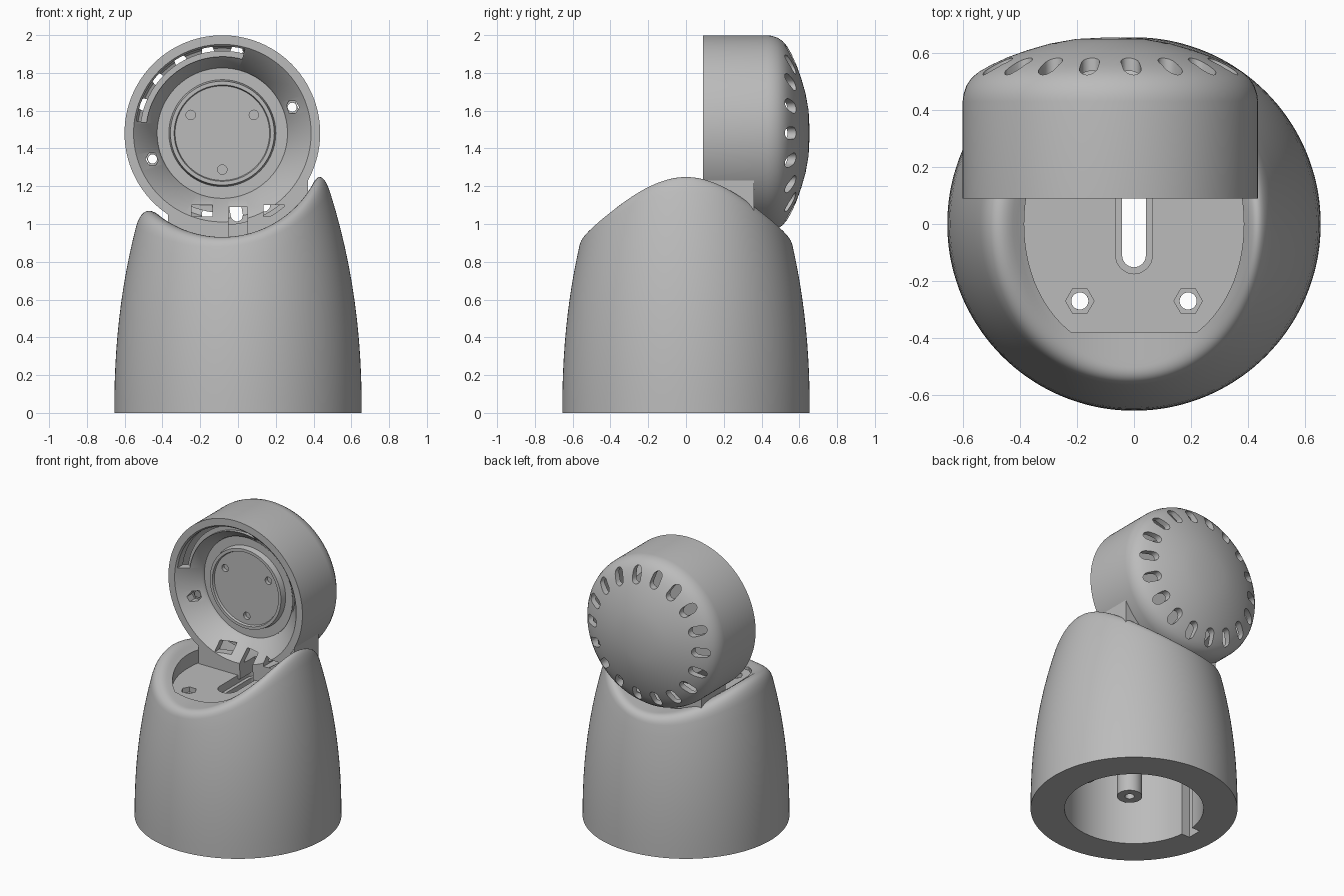
import bpy, bmesh
from math import sin, cos, pi, sqrt, radians
from mathutils import Vector

cube = bpy.data.objects.get("Cube")
if cube:
    bpy.data.objects.remove(cube, do_unlink=True)

grey = bpy.data.materials.new("plain grey")
grey.use_nodes = True
grey.diffuse_color = (0.5, 0.5, 0.5, 1)
grey.node_tree.nodes["Principled BSDF"].inputs["Base Color"].default_value = (0.5, 0.5, 0.5, 1)

HX, HZ, HR = -0.083, 1.481, 0.518   # head axis and radius
SADDLE = 0.55                       # radius of the saddle cut in the base
FLOOR, CEILING = 0.925, 0.78


def finish(name, bm):
    bmesh.ops.remove_doubles(bm, verts=bm.verts, dist=1e-5)
    bmesh.ops.recalc_face_normals(bm, faces=bm.faces)
    mesh = bpy.data.meshes.new(name)
    bm.to_mesh(mesh)
    bm.free()
    mesh.materials.append(grey)
    obj = bpy.data.objects.new(name, mesh)
    bpy.context.collection.objects.link(obj)
    return obj


def skin(name, columns, closed=False):
    """Surface through a closed ring of profile columns."""
    bm = bmesh.new()
    grid = [[bm.verts.new(p) for p in col] for col in columns]
    rows = len(grid[0])
    for i, col in enumerate(grid):
        nxt = grid[(i + 1) % len(grid)]
        for j in range(rows if closed else rows - 1):
            k = (j + 1) % rows
            bm.faces.new((col[j], nxt[j], nxt[k], col[k]))
    return finish(name, bm)


def angles(n):
    return [2 * pi * i / n for i in range(n)]


def prism(bm, outline, a, b, axis="y"):
    """Extrude a flat outline from a to b along y or z."""
    def at(p, d):
        return (p[0], d, p[1]) if axis == "y" else (p[0], p[1], d)
    low = [bm.verts.new(at(p, a)) for p in outline]
    high = [bm.verts.new(at(p, b)) for p in outline]
    bm.faces.new(low)
    bm.faces.new(high[::-1])
    for i in range(len(low)):
        j = (i + 1) % len(low)
        bm.faces.new((low[i], low[j], high[j], high[i]))


def disc(cx, cy, r, n=24):
    return [(cx + r * cos(t), cy + r * sin(t)) for t in angles(n)]


def box(x0, x1, y0, y1):
    return [(x0, y0), (x1, y0), (x1, y1), (x0, y1)]


def stadium(cx, cy, turn, half, r, n=8):
    pts = []
    for end in (1, -1):
        for i in range(n + 1):
            t = pi * i / n - pi / 2
            u, v = end * (half + r * cos(t)), end * r * sin(t)
            pts.append((cx + u * cos(turn) - v * sin(turn), cy + u * sin(turn) + v * cos(turn)))
    return pts


def cut(obj, cutter):
    cutter.hide_render = True
    mod = obj.modifiers.new("cut", "BOOLEAN")
    mod.operation, mod.solver, mod.object = "DIFFERENCE", "EXACT", cutter
    bpy.context.view_layer.objects.active = obj
    bpy.ops.object.modifier_apply(modifier=mod.name)
    bpy.data.objects.remove(cutter, do_unlink=True)


def cut_prisms(obj, shapes):
    bm = bmesh.new()
    for s in shapes:
        prism(bm, *s)
    cut(obj, finish("cutter", bm))


# Base: round tapered body with a saddle top, a flat floor and a hollow underside
def outer_r(z):
    return 0.655 - 0.119 * max(z, 0) ** 2.2


def saddle_z(x):
    return HZ - sqrt(max(SADDLE ** 2 - (x - HX) ** 2, 0))


def base_column(t):
    c, s = cos(t), sin(t)
    lo, hi = 0.5, 1.5
    for _ in range(30):
        mid = (lo + hi) / 2
        if mid < saddle_z(outer_r(mid) * c):
            lo = mid
        else:
            hi = mid
    corner = Vector((outer_r(lo), lo))
    inner = min(0.385 + 0.072 * s * s, 0.38 / max(abs(s), 0.01))
    fillet = 0.05 + 0.09 * abs(c) ** 2
    slope = (corner.y - saddle_z((corner.x - 0.03) * c)) / 0.03
    r2 = max(corner.x - fillet / sqrt(1 + slope ** 2), inner + 0.006)
    start = Vector((outer_r(lo - fillet), lo - fillet))
    end = Vector((r2, saddle_z(r2 * c)))
    prof = [(0, CEILING), (0.44, CEILING), (0.44, 0)]
    prof += [(outer_r(start.y * i / 12), start.y * i / 12) for i in range(12)]
    for i in range(11):
        k = i / 10
        prof.append(start * (1 - k) ** 2 + corner * 2 * k * (1 - k) + end * k * k)
    for i in range(1, 6):
        r = r2 + (inner - r2) * i / 5
        prof.append((r, max(saddle_z(r * c), FLOOR + 0.003)))
    prof += [(inner, FLOOR), (0, FLOOR)]
    return [(r * c, r * s, z) for r, z in prof]


base = skin("base_body", [base_column(t) for t in angles(144)])
sides = (-1, 1)
# Stepped cable slot and hexagonal nut pockets in the floor, cable groove below
cut_prisms(base, [(stadium(0, 0.04, pi / 2, 0.15, 0.065), 0.87, 1.0, "z")]
           + [(disc(s * 0.19, -0.27, 0.05, 6), 0.89, 1.0, "z") for s in sides])
cut_prisms(base, [(stadium(0, 0.04, pi / 2, 0.15, 0.042), 0.7, 1.0, "z"),
                  (box(-0.5, -0.38, -0.05, 0.05), -0.1, 0.5, "z")]
           + [(disc(s * 0.19, -0.27, 0.03), 0.7, 1.0, "z") for s in sides])

# Screw bosses hanging below the floor
bosses = []
for side, label in ((-1, "right"), (1, "left")):
    ring = [(0.03, 0.28), (0.08, 0.28), (0.08, 0.79), (0.03, 0.79)]
    bosses.append(skin(label + "_screw_boss", [
        [(side * 0.19 + r * cos(t), -0.27 + r * sin(t), z) for r, z in ring]
        for t in angles(32)], closed=True))


# Head: domed round housing facing the front
def head_lathe(name, prof):
    return skin(name, [[(HX + r * cos(t), y, HZ + r * sin(t)) for r, y in prof]
                       for t in angles(128)])


head = head_lathe("head_housing", [
    (0, 0.215), (0.25, 0.215), (0.255, 0.2), (0.275, 0.2), (0.283, 0.24), (0.345, 0.24),
    (0.35, 0.22), (0.47, 0.09), (HR, 0.09), (HR, 0.43), (0.515, 0.455), (0.505, 0.485),
    (0.487, 0.512), (0.46, 0.535), (0.42, 0.558), (0.36, 0.585), (0.29, 0.61), (0.21, 0.633),
    (0.12, 0.649), (0, 0.655)])
cut(head, head_lathe("cavity", [
    (0, 0.27), (0.365, 0.27), (0.375, 0.25), (0.478, 0.14), (0.485, 0.16), (0.485, 0.44),
    (0.45, 0.5), (0.36, 0.54), (0.2, 0.585), (0, 0.615)]))

# Ring of vents round the dome
shapes = []
for i in range(18):
    t = radians(20 * i)
    shapes.append((stadium(HX + 0.42 * cos(t), HZ + 0.42 * sin(t), t, 0.022, 0.032), 0.42, 0.8))

# Curved light slot, latch pockets, cable opening, nut pockets and dimples
arc = [radians(75 + 97 * i / 24) for i in range(25)]
band = [(HX + 0.46 * cos(t), HZ + 0.46 * sin(t)) for t in arc]
band += [(HX + 0.405 * cos(t), HZ + 0.405 * sin(t)) for t in reversed(arc)]
shapes.append((band, 0, 0.185))
shapes += [(box(s * 0.19 - 0.055, s * 0.19 + 0.055, 1.04, 1.1), 0.0, 0.2) for s in sides]
shapes.append((box(-0.05, 0.05, 0.9, 1.09), 0.0, 0.26))
shapes += [(disc(HX + s * 0.37, HZ + s * 0.137, 0.037, 6), 0.0, 0.2) for s in sides]
for a in (30, 150, 270):
    shapes.append((disc(HX + 0.193 * cos(radians(a)), HZ + 0.193 * sin(radians(a)), 0.025), 0.1, 0.24))
cut_prisms(head, shapes)
cut_prisms(head, [(disc(HX + s * 0.37, HZ + s * 0.137, 0.024), 0.0, 0.3) for s in sides])

# Neck: cradle joining the floor to the underside of the head
top = []
for i in range(33):
    x = 0.37 - 0.74 * i / 32
    top.append((x, HZ - sqrt(0.508 ** 2 - (x - HX) ** 2)))
bm = bmesh.new()
prism(bm, [(-0.37, 0.9), (0.37, 0.9)] + top, 0.093, 0.36)
neck = finish("neck", bm)
cut_prisms(neck, [(box(-0.05, 0.05, 0.8, 1.1), 0.0, 0.26)])

# Smooth shading with crisp edges
bpy.ops.object.select_all(action="DESELECT")
for obj in [base, head, neck] + bosses:
    obj.select_set(True)
bpy.context.view_layer.objects.active = base
bpy.ops.object.shade_smooth_by_angle(angle=radians(30))
